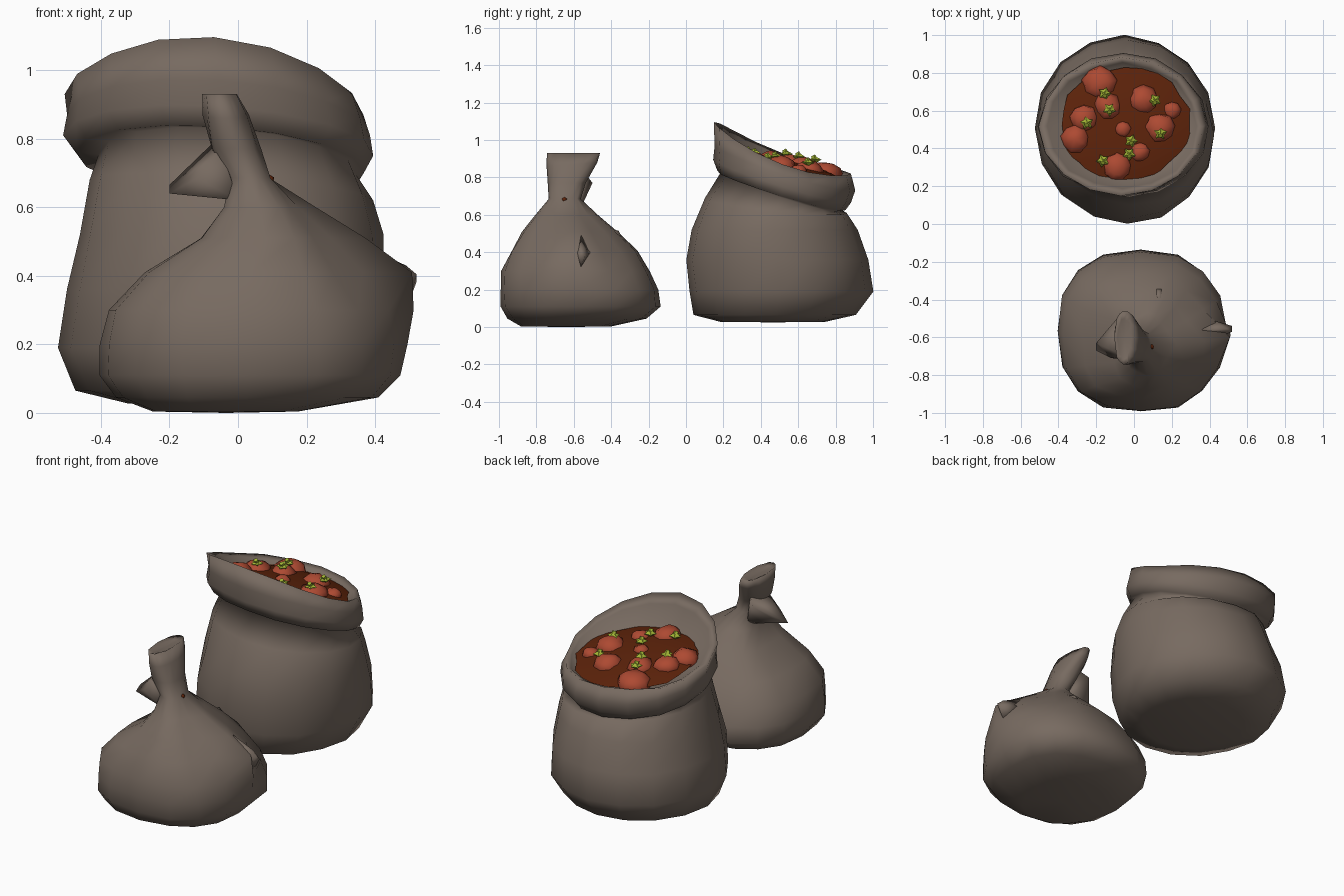
import bpy, bmesh, math, random
from mathutils import Vector, Matrix

if "Cube" in bpy.data.objects:
    bpy.data.objects.remove(bpy.data.objects["Cube"])

random.seed(4)
SEG = 16


def material(name, rgb):
    m = bpy.data.materials.new(name)
    m.diffuse_color = (*rgb, 1)
    m.use_nodes = True
    m.node_tree.nodes["Principled BSDF"].inputs["Base Color"].default_value = m.diffuse_color
    return m


CLOTH = material("sack_cloth", (0.185, 0.145, 0.118))
FILL = material("dark_red_filling", (0.105, 0.016, 0.003))
RED = material("tomato_red", (0.42, 0.068, 0.032))
GREEN = material("stem_green", (0.36, 0.46, 0.035))


def finish(bm, name, mat, smooth=True):
    bmesh.ops.recalc_face_normals(bm, faces=bm.faces[:])
    me = bpy.data.meshes.new(name)
    bm.to_mesh(me)
    bm.free()
    me.materials.append(mat)
    for p in me.polygons:
        p.use_smooth = smooth
    ob = bpy.data.objects.new(name, me)
    bpy.context.collection.objects.link(ob)
    return ob


def loft(name, rings, bottom_z, mat, side_tilt=0, power=1):
    """Rings: x0, x1, y0, y1, z, tilt along y, curve along y, ridge on +x, fold depth."""
    bm = bmesh.new()
    loops = []
    for r in rings:
        x0, x1, y0, y1, z, tilt, curve, ridge, fold = (list(r) + [0] * 4)[:9]
        loop = []
        for i in range(SEG):
            a = math.tau * i / SEG
            k = 1 + fold * math.cos(5 * a)
            c, s = math.cos(a), math.sin(a)
            d = min(a, math.tau - a)
            cp = math.copysign(abs(c) ** power, c)
            sp = math.copysign(abs(s) ** power, s)
            x = (x0 + x1) / 2 + (x1 - x0) / 2 * cp * k + ridge * math.exp(-(d / 0.32) ** 2)
            y = (y0 + y1) / 2 + (y1 - y0) / 2 * sp * k
            j = random.uniform(-0.006, 0.006)
            side = side_tilt * c if tilt else 0
            loop.append(bm.verts.new((x + j * c, y + j * s, z + tilt * s + curve * s * s + side)))
        loops.append(loop)
    for lo, hi in zip(loops, loops[1:]):
        for i in range(SEG):
            n = (i + 1) % SEG
            bm.faces.new((lo[i], lo[n], hi[n], hi[i]))
    for loop, zc in ((loops[0], bottom_z), (loops[-1], None)):
        mid = sum((v.co for v in loop), Vector()) / SEG
        if zc is not None:
            mid.z = zc
        p = bm.verts.new(mid)
        for i in range(SEG):
            bm.faces.new((loop[i], loop[(i + 1) % SEG], p))
    return finish(bm, name, mat)


def hull(name, pts, mat):
    bm = bmesh.new()
    for p in pts:
        bm.verts.new(p)
    bmesh.ops.convex_hull(bm, input=bm.verts[:])
    return finish(bm, name, mat)


# open sack with rolled, tilted cuff
loft("open_sack", [
    (-.32, .25, .18, .75, .028),
    (-.47, .37, .04, .91, .065),
    (-.525, .425, .015, .997, .19),
    (-.50, .43, .0, .975, .36),
    (-.465, .42, .035, .915, .52),
    (-.435, .40, .10, .86, .65, -.04),
    (-.41, .35, .19, .815, .725, -.105),
    (-.475, .37, .165, .85, .73, -.105),
    (-.505, .40, .15, .885, .78, -.115),
    (-.495, .385, .155, .90, .84, -.12, .01),
    (-.50, .36, .15, .88, .90, -.138, .058),
    (-.455, .335, .19, .85, .885, -.12, .035),
    (-.385, .285, .235, .82, .825, -.07),
], .025, CLOTH, side_tilt=-.03)

# slanted, slightly domed surface of the filling
CX, CY = -0.05, 0.53


def fill_z(x, y):
    q = ((x - CX) / .36) ** 2 + ((y - CY) / .31) ** 2
    return 0.895 - 0.19 * (y - 0.5) - 0.06 * (x - CX) - 0.03 * q


bm = bmesh.new()
mid = bm.verts.new((CX, CY, fill_z(CX, CY)))
prev = None
for f in (.4, .75, 1.0):
    ring = []
    for i in range(24):
        a = math.tau * i / 24
        j = f * (1 + random.uniform(-.06, .03))
        x, y = CX + .35 * j * math.cos(a), CY + .305 * j * math.sin(a)
        ring.append(bm.verts.new((x, y, fill_z(x, y) - (.01 if f == 1 else 0))))
    for i in range(24):
        n = (i + 1) % 24
        bm.faces.new((mid, ring[i], ring[n]) if prev is None
                     else (prev[i], ring[i], ring[n], prev[n]))
    prev = ring
finish(bm, "sack_filling", FILL)

# tomatoes half sunk in the filling: x, y, radius
tomatoes = [(-.18, .745, .095), (-.14, .62, .075), (.05, .655, .08),
            (.135, .505, .085), (-.265, .555, .08), (-.31, .45, .08),
            (.03, .38, .055), (-.09, .30, .08), (-.06, .50, .045), (.20, .60, .05)]
for k, (x, y, r) in enumerate(tomatoes):
    bm = bmesh.new()
    bmesh.ops.create_uvsphere(bm, u_segments=9, v_segments=6, radius=r)
    for v in bm.verts:
        v.co *= random.uniform(.9, 1.06)
        v.co.z *= .75
        v.co += Vector((x, y, fill_z(x, y) - .25 * r))
    finish(bm, f"tomato_{k}", RED)

# star-shaped stems
stems = [(-.155, .69, .04), (-.13, .605, .035), (.11, .655, .035), (-.25, .535, .035),
         (.14, .48, .035), (-.015, .44, .005), (-.025, .37, .02), (-.165, .335, .02)]
for k, (x, y, h) in enumerate(stems):
    bm = bmesh.new()
    top = Matrix.Translation((x, y, fill_z(x, y) + h))
    tip, low = bm.verts.new(top @ Vector((0, 0, .02))), bm.verts.new(top @ Vector((0, 0, -.02)))
    star = []
    for i in range(10):
        a = math.tau * i / 10 + k
        q = .036 if i % 2 == 0 else .022
        star.append(bm.verts.new(top @ Vector((q * math.cos(a), q * math.sin(a), 0))))
    for i in range(10):
        for p in (tip, low):
            bm.faces.new((p, star[i], star[(i + 1) % 10]))
    bmesh.ops.create_cone(bm, cap_ends=True, segments=5, radius1=.016, radius2=.013, depth=.03,
                          matrix=top @ Matrix.Rotation(.5, 4, 'X') @ Matrix.Translation((0, 0, .01)))
    finish(bm, f"tomato_stem_{k}", GREEN, False)

# tied sack with gathered, flaring top
loft("tied_sack", [
    (-.25, .18, -.88, -.40, .004),
    (-.36, .41, -.95, -.21, .045),
    (-.405, .475, -.99, -.14, .11),
    (-.405, .475, -.995, -.145, .20, 0, 0, .025),
    (-.38, .455, -.985, -.19, .30, 0, 0, .05, .01),
    (-.28, .36, -.935, -.265, .41, 0, 0, .14, .03),
    (-.12, .27, -.875, -.37, .51, 0, 0, .10, .04),
    (-.045, .18, -.80, -.475, .60, 0, 0, .04, .05),
    (-.03, .095, -.73, -.565, .685),
    (-.08, .065, -.735, -.54, .77),
    (-.10, .03, -.74, -.475, .87, .01),
    (-.105, -.005, -.74, -.46, .93, 0),
    (-.085, -.02, -.71, -.50, .92),
], .0, CLOTH, power=.84)

# loose cloth fold beside the knot, running up into the flare
hull("knot_flap", [(.0, -.72, .62), (.0, -.57, .62), (-.05, -.70, .77), (-.05, -.53, .81),
                   (-.20, -.67, .64), (-.20, -.63, .665), (-.155, -.58, .69), (-.12, -.71, .685),
                   (-.09, -.50, .77), (-.04, -.55, .68)], CLOTH)
# pinched corner blending into the ridge on the right side
hull("sack_corner", [(.36, -.56, .49), (.42, -.61, .38), (.42, -.51, .40), (.46, -.57, .30),
                     (.52, -.57, .405), (.52, -.54, .38), (.49, -.555, .43), (.505, -.555, .34)], CLOTH)
# small pinched nub at the back
hull("sack_nub", [(.10, -.37, .44), (.16, -.37, .44), (.105, -.43, .53), (.155, -.43, .53),
                  (.12, -.345, .485), (.145, -.345, .485), (.13, -.36, .515)], CLOTH)

# small dark tie end on the neck
bm = bmesh.new()
bmesh.ops.create_icosphere(bm, subdivisions=1, radius=.015,
                           matrix=Matrix.Translation((.092, -.65, .68)))
finish(bm, "tie_end", FILL)
